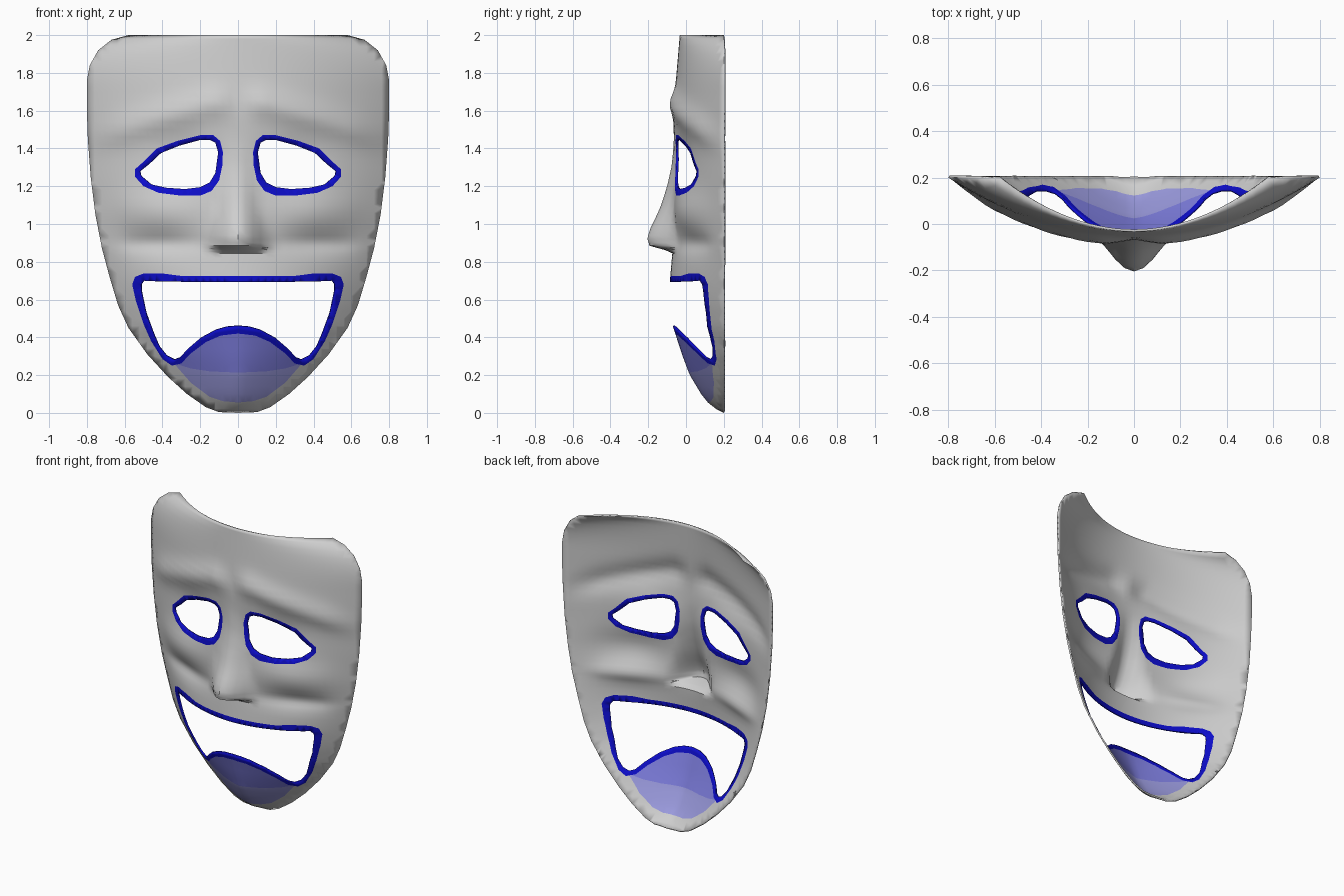
import bpy, bmesh, math
from mathutils import Vector
from mathutils.geometry import delaunay_2d_cdt

if "Cube" in bpy.data.objects:
    bpy.data.objects.remove(bpy.data.objects["Cube"])


def lerp_table(table, z):
    """Piecewise linear lookup in (z, value) pairs."""
    if z <= table[0][0]:
        return table[0][1]
    for (a, u), (b, v) in zip(table, table[1:]):
        if z <= b:
            return u + (v - u) * (z - a) / (b - a)
    return table[-1][1]


def mirror_closed(half):
    """Close a half outline that starts and ends on x = 0."""
    return half + [(-x, z) for x, z in reversed(half[1:-1])]


def flip(loop):
    return [(-x, z) for x, z in reversed(loop)]


def dense(loop, step=0.04):
    out = []
    for (x0, z0), (x1, z1) in zip(loop, loop[1:] + loop[:1]):
        n = max(1, math.ceil(math.hypot(x1 - x0, z1 - z0) / step))
        out += [(x0 + (x1 - x0) * i / n, z0 + (z1 - z0) * i / n) for i in range(n)]
    return out


def inside(p, loop):
    x, z = p
    hit = False
    for (x0, z0), (x1, z1) in zip(loop, loop[1:] + loop[:1]):
        if (z0 > z) != (z1 > z) and x < x0 + (x1 - x0) * (z - z0) / (z1 - z0):
            hit = not hit
    return hit


# Front-view outlines (x, z)
half_outline = [(0, 0), (.1, .004), (.17, .03), (.27, .10), (.37, .19), (.48, .31),
                (.58, .45), (.635, .57), (.68, .72), (.72, .87), (.755, 1.05),
                (.78, 1.25), (.795, 1.45), (.80, 1.6), (.80, 1.76), (.785, 1.84),
                (.74, 1.92), (.67, 1.975), (.58, 2), (0, 2)]
outline = mirror_closed(half_outline)
width = [(z, x) for x, z in half_outline[1:-1]]

eye_rim = [(.08, 1.38), (.095, 1.44), (.13, 1.47), (.2, 1.47), (.32, 1.44), (.43, 1.40),
           (.50, 1.33), (.545, 1.29), (.545, 1.25), (.50, 1.20), (.42, 1.165), (.3, 1.15),
           (.2, 1.15), (.14, 1.175), (.10, 1.23), (.083, 1.31)]
eye_hole = [(.105, 1.38), (.12, 1.43), (.15, 1.445), (.2, 1.445), (.31, 1.415),
            (.41, 1.375), (.47, 1.32), (.52, 1.28), (.515, 1.255), (.46, 1.21),
            (.38, 1.192), (.28, 1.185), (.2, 1.195), (.15, 1.22), (.12, 1.27)]
mouth_rim = mirror_closed([(0, .725), (.3, .725), (.4, .738), (.5, .738), (.545, .72),
                           (.56, .68), (.54, .59), (.5, .47), (.46, .38), (.40, .285),
                           (.35, .25), (.3, .262), (.25, .315), (.17, .375), (.09, .41), (0, .42)])
mouth_hole = mirror_closed([(0, .692), (.4, .695), (.5, .70), (.515, .68), (.515, .65),
                            (.49, .53), (.45, .42), (.42, .35), (.38, .30), (.34, .28),
                            (.31, .29), (.27, .335), (.2, .395), (.12, .438), (.06, .455), (0, .46)])
chin_edge = [(0, .055), (.08, .062), (.15, .085), (.25, .16), (.34, .263)]
chin = mirror_closed(chin_edge + [(.27, .32), (.18, .385), (.09, .425), (0, .44)])
chin_low = mirror_closed(chin_edge + [(.25, .235), (.15, .22), (0, .213)])

rims = [eye_rim, flip(eye_rim), mouth_rim]
holes = [eye_hole, flip(eye_hole), mouth_hole]

# Depth: centre-line profile, nose height and nose half width, all by height
centre = [(0, .2), (.02, .16), (.05, .12), (.1, .08), (.2, .02), (.3, -.018), (.46, -.07),
          (.7, -.085), (.9, -.068), (1.2, -.065), (1.4, -.065), (1.6, -.068), (1.8, -.05), (2, -.033)]
nose_h = [(.845, 0), (.862, .04), (.885, .125), (.92, .137), (.96, .13), (1.04, .09),
          (1.1, .065), (1.2, .035), (1.3, .015), (1.45, 0)]
nose_w = [(.86, .19), (.95, .18), (1.1, .13), (1.3, .09)]


def bell(x, z, cx, cz, sx, sz):
    return math.exp(-((x - cx) / sx) ** 2 - ((z - cz) / sz) ** 2)


def depth(x, z):
    a = abs(x)
    t = min(1, a / lerp_table(width, z))
    p = lerp_table([(.2, 1.35), (.65, 2)], z)
    bulge = 1 - t ** p
    y = .2 - (.2 - lerp_table(centre, z)) * bulge
    # brow ridge, eye socket, cheek, crease below the cheek
    brow = math.exp(-((z - (1.64 - .3 * max(0, a - .15))) / .07) ** 2) * min(1, a / .12)
    relief = (-.028 * brow + .025 * bell(a, z, .28, 1.36, .2, .12)
              - .03 * bell(a, z, .42, 1.07, .22, .1) + .03 * bell(a, z, .42, .9, .22, .06))
    y += relief * min(1, 2.5 * bulge)
    w = lerp_table(nose_w, z)
    if a < w:
        y -= lerp_table(nose_h, z) * math.cos(math.pi * a / (2 * w)) ** 1.6
    return min(y, .2)


def material(name, rgb):
    m = bpy.data.materials.new(name)
    m.diffuse_color = (*rgb, 1)
    m.use_nodes = True
    m.node_tree.nodes["Principled BSDF"].inputs["Base Color"].default_value = m.diffuse_color
    return m


# Constrained triangulation of the front view
points, edges = [], []
for loop in [outline] + rims + holes + [chin, chin_low]:
    d = dense(loop)
    s = len(points)
    points += [Vector(q) for q in d]
    edges += [(s + i, s + (i + 1) % len(d)) for i in range(len(d))]
rows = [.02 + .04 * i for i in range(50)] + [.845, .853, .862, .874, .885, .92]
for z in sorted(rows):
    for i in range(-20, 21):
        x = .04 * i
        if abs(x) < lerp_table(width, z) - .015:
            points.append(Vector((x, z)))
verts, _, tris, *_ = delaunay_2d_cdt(points, edges, [], 0, 1e-5)

# Mask sheet, coloured by which outline each face lies in
bm = bmesh.new()
bv = [bm.verts.new((v.x, depth(v.x, v.y), v.y)) for v in verts]
for tri in tris:
    c = sum((verts[i] for i in tri), Vector((0, 0))) / 3
    if not inside(c, outline) or any(inside(c, h) for h in holes):
        continue
    f = bm.faces.new([bv[i] for i in tri])
    if any(inside(c, r) for r in rims):
        f.material_index = 1
    elif inside(c, chin_low):
        f.material_index = 3
    elif inside(c, chin):
        f.material_index = 2
bmesh.ops.delete(bm, geom=[v for v in bm.verts if not v.link_faces], context='VERTS')
bm.normal_update()
if sum(f.normal.y for f in bm.faces) > 0:
    bmesh.ops.reverse_faces(bm, faces=bm.faces[:])
mesh = bpy.data.meshes.new("mask")
bm.to_mesh(mesh)
bm.free()
mask = bpy.data.objects.new("mask", mesh)
bpy.context.collection.objects.link(mask)
for m in (material("mask grey", (.62, .62, .62)), material("rim blue", (.004, .004, .6)),
          material("chin blue", (.21, .21, .74)), material("pale chin blue", (.33, .33, .74))):
    mesh.materials.append(m)

# Thin shell, smooth shading
shell = mask.modifiers.new("thickness", 'SOLIDIFY')
shell.thickness = .01
shell.offset = -1
bpy.context.view_layer.objects.active = mask
mask.select_set(True)
bpy.ops.object.shade_smooth_by_angle(angle=math.radians(35))
